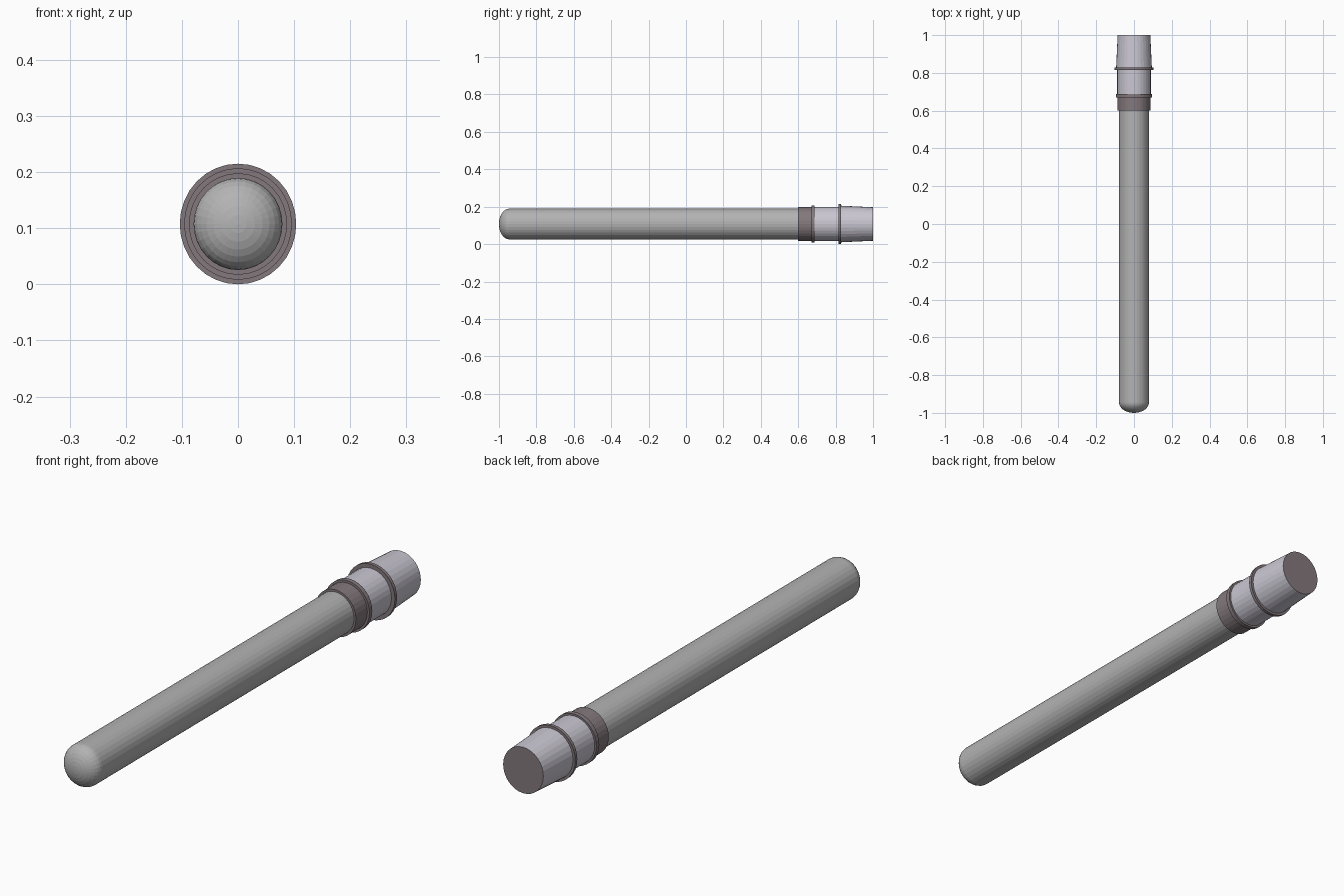
import bpy, bmesh, math

if "Cube" in bpy.data.objects:
    bpy.data.objects.remove(bpy.data.objects["Cube"])

SIDES = 32
CENTRE_Z = 0.1075
SQUASH = 0.966          # the section is slightly narrower in x than in z


def material(name, rgb):
    m = bpy.data.materials.new(name)
    m.diffuse_color = (*rgb, 1)
    m.use_nodes = True
    m.node_tree.nodes["Principled BSDF"].inputs["Base Color"].default_value = m.diffuse_color
    return m


MAUVE = material("mauve", (0.23, 0.19, 0.205))
PALE = material("pale", (0.59, 0.57, 0.64))
GREY = material("grey", (0.45, 0.45, 0.45))


def lathe(name, profile, mat, end_mat=None):
    """Closed turned part along y; profile holds (y, radius in z)."""
    bm = bmesh.new()
    rings = []
    for y, r in profile:
        if r == 0:
            rings.append([bm.verts.new((0, y, CENTRE_Z))])
            continue
        rings.append([bm.verts.new((r * SQUASH * math.cos(a), y, CENTRE_Z + r * math.sin(a)))
                      for a in (2 * math.pi * i / SIDES for i in range(SIDES))])
    for a, b in zip(rings, rings[1:]):
        for i in range(SIDES):
            j = (i + 1) % SIDES
            if len(a) == 1:
                bm.faces.new((a[0], b[i], b[j]))
            else:
                bm.faces.new((a[i], a[j], b[j], b[i]))
    if len(rings[0]) > 1:
        bm.faces.new(rings[0])
    end = bm.faces.new(rings[-1])
    if end_mat:
        end.material_index = 1
    bmesh.ops.recalc_face_normals(bm, faces=bm.faces)
    me = bpy.data.meshes.new(name)
    bm.to_mesh(me)
    bm.free()
    me.materials.append(mat)
    if end_mat:
        me.materials.append(end_mat)
    ob = bpy.data.objects.new(name, me)
    bpy.context.collection.objects.link(ob)
    return ob


# Long barrel with a rounded tip
TIP, R = 0.055, 0.082
dome = [(-1 + TIP - TIP * math.cos(t), R * math.sin(t))
        for t in (math.pi / 2 * i / 8 for i in range(9))]
lathe("barrel", dome + [(0.61, R)], GREY)

# Dark collar and raised bands
lathe("collar", [(0.6, 0.0905), (0.675, 0.0905)], MAUVE)
lathe("lower_band", [(0.67, 0.0995), (0.688, 0.0995)], MAUVE)
lathe("upper_band", [(0.816, 0.1075), (0.829, 0.1075)], MAUVE)

# Pale sleeve and tapered end cap with a dark end disc
lathe("sleeve", [(0.68, 0.092), (0.82, 0.092)], PALE)
lathe("end_cap", [(0.825, 0.098), (1.0, 0.0895)], PALE, MAUVE)
